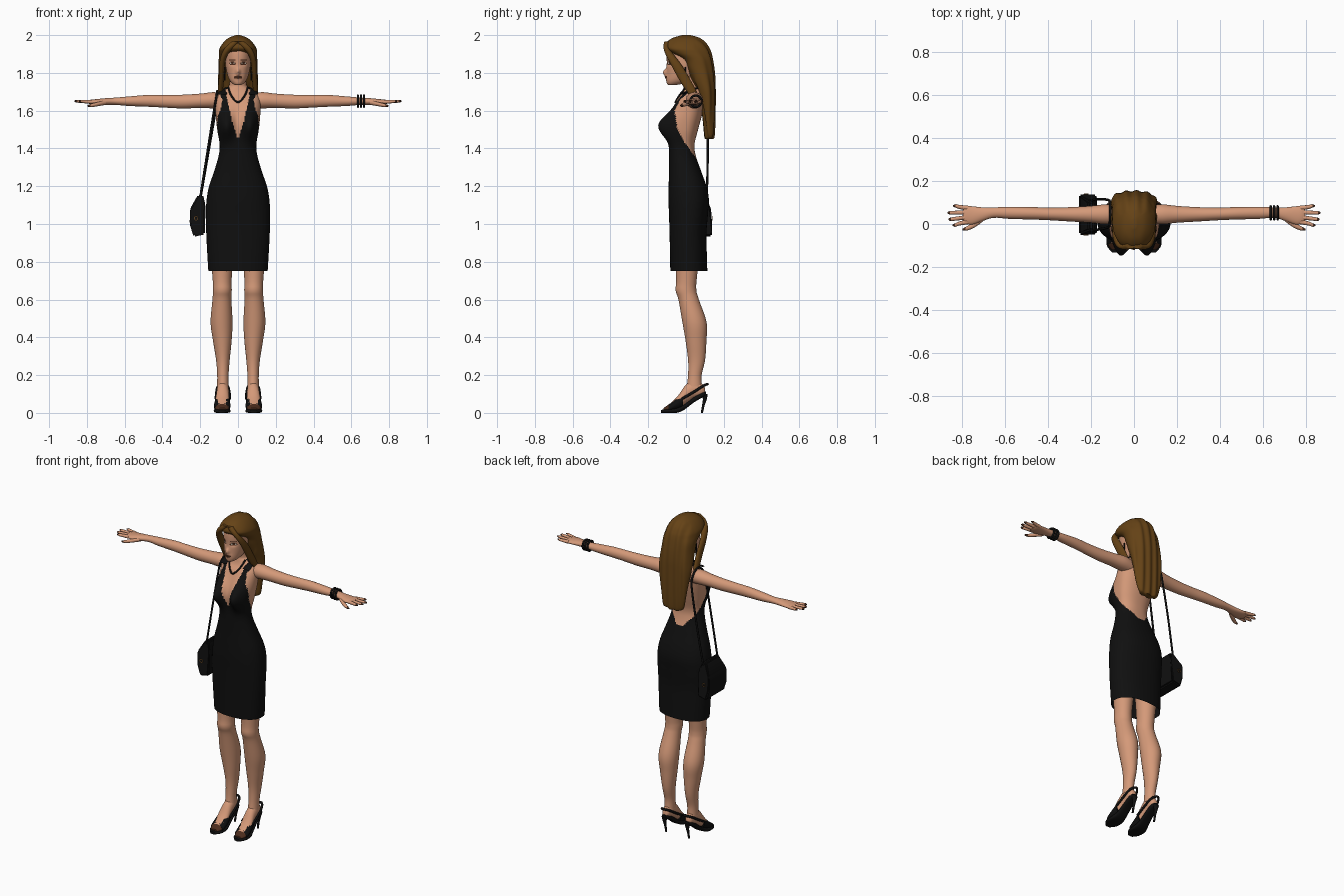
import bpy
import bmesh
import math
from mathutils import Vector

cube = bpy.data.objects.get("Cube")
if cube:
    bpy.data.objects.remove(cube, do_unlink=True)


def material(name, rgb):
    mat = bpy.data.materials.new(name)
    mat.use_nodes = True
    mat.diffuse_color = (*rgb, 1)
    shader = mat.node_tree.nodes["Principled BSDF"]
    shader.inputs["Base Color"].default_value = (*rgb, 1)
    shader.inputs["Roughness"].default_value = 0.8
    return mat


SKIN = material("skin", (0.66, 0.32, 0.19))
BLACK = material("black fabric", (0.005, 0.005, 0.005))
HAIR = material("brown hair", (0.13, 0.055, 0.008))
DARK = material("dark brown", (0.07, 0.025, 0.012))
WHITE = material("eye white", (0.5, 0.45, 0.38))
BRASS = material("brass", (0.35, 0.17, 0.05))


def finish(name, bm, mats, rule=None, angle=50):
    """Turn a bmesh into a smooth shaded object, coloured by a rule on face centres."""
    bmesh.ops.recalc_face_normals(bm, faces=bm.faces)
    if rule:
        for face in bm.faces:
            face.material_index = rule(face.calc_center_median())
    mesh = bpy.data.meshes.new(name)
    bm.to_mesh(mesh)
    bm.free()
    for mat in mats:
        mesh.materials.append(mat)
    obj = bpy.data.objects.new(name, mesh)
    bpy.context.collection.objects.link(obj)
    bpy.ops.object.select_all(action="DESELECT")
    obj.select_set(True)
    bpy.context.view_layer.objects.active = obj
    bpy.ops.object.shade_smooth_by_angle(angle=math.radians(angle))
    return obj


def spline(rows, sub):
    """Catmull-Rom interpolation through rows of numbers."""
    out = []
    for i in range(len(rows) - 1):
        quad = rows[max(i - 1, 0)], rows[i], rows[i + 1], rows[min(i + 2, len(rows) - 1)]
        for k in range(sub):
            t = k / sub
            out.append([b + t / 2 * (c - a + t * (2 * a - 5 * b + 4 * c - d + t * (3 * (b - c) + d - a)))
                        for a, b, c, d in zip(*quad)])
    return out + [list(rows[-1])]


def loft(name, rows, axis, mats, seg=24, sub=4, power=2, deform=None, rule=None, caps=True, angle=50):
    """Skin rings (x, y, z, radius, radius) that lie across the given axis."""
    u, v = [Vector(e) for e in {"x": ((0, 1, 0), (0, 0, 1)), "y": ((1, 0, 0), (0, 0, 1)),
                                "z": ((1, 0, 0), (0, 1, 0))}[axis]]
    bm = bmesh.new()
    rings = []
    for x, y, z, a, b in spline(rows, sub):
        ring = []
        for i in range(seg):
            t = math.tau * i / seg
            c, s = [math.copysign(abs(w) ** (2 / power), w) for w in (math.cos(t), math.sin(t))]
            co = Vector((x, y, z)) + u * max(a, 0.002) * c + v * max(b, 0.002) * s
            ring.append(bm.verts.new(deform(co) if deform else co))
        rings.append(ring)
    for lo, hi in zip(rings, rings[1:]):
        for i in range(seg):
            j = (i + 1) % seg
            bm.faces.new((lo[i], lo[j], hi[j], hi[i]))
    if caps:
        bm.faces.new(rings[0])
        bm.faces.new(rings[-1])
    return finish(name, bm, mats, rule, angle)


def tube(name, points, radius, mat, closed=False, sub=6):
    """Round cord along a smooth path."""
    curve = bpy.data.curves.new(name, "CURVE")
    curve.dimensions = "3D"
    curve.bevel_depth, curve.bevel_resolution = radius, 2
    curve.use_fill_caps = True
    path = points if closed else spline(points, sub)
    line = curve.splines.new("POLY")
    line.points.add(len(path) - 1)
    for p, co in zip(line.points, path):
        p.co = (*co, 1)
    line.use_cyclic_u = closed
    temp = bpy.data.objects.new(name, curve)
    bpy.context.collection.objects.link(temp)
    bm = bmesh.new()
    bm.from_mesh(temp.evaluated_get(bpy.context.evaluated_depsgraph_get()).to_mesh())
    bpy.data.objects.remove(temp, do_unlink=True)
    finish(name, bm, [mat])


def circle(center, u, v, radius, n=24):
    c, u, v = Vector(center), Vector(u), Vector(v)
    return [c + radius * (u * math.cos(math.tau * i / n) + v * math.sin(math.tau * i / n)) for i in range(n)]


def profile(rows):
    """Rows of height, half width, front and back become centred rings."""
    return [(0, (f + b) / 2, z, w, (b - f) / 2) for z, w, f, b in rows]


def bump(d, width):
    return math.exp(-(d / width) ** 2)


# Torso with a low-backed, deep-necked dress
def bust(co):
    if co.y < 0:
        amount = sum(bump(co.x - s * 0.065, 0.047) for s in (1, -1)) * bump(co.z - 1.52, 0.075)
        co.y -= 0.075 * amount * min(1, -co.y / 0.04)
    return co


BACK_EDGE = [(1.27, 0.09), (1.36, 0.045), (1.42, 0), (1.5, -0.045), (1.6, -0.06), (1.66, -0.03), (1.7, 0.02), (1.73, 0.05)]


def dress_rule(c):
    if c.z < BACK_EDGE[0][0]:
        return 1
    if c.z > 1.725:
        return 0
    if c.y < 0.01 and c.z > 1.455 and abs(c.x) < 0.056 * ((c.z - 1.455) / 0.2) ** 0.75:
        return 0
    for (z0, y0), (z1, y1) in zip(BACK_EDGE, BACK_EDGE[1:]):
        if z0 <= c.z < z1:
            return int(c.y < y0 + (y1 - y0) * (c.z - z0) / (z1 - z0))
    return 0


loft("torso_and_dress", profile([
    (0.75, .157, -.083, .113), (0.85, .163, -.085, .11), (0.95, .168, -.087, .108), (1.05, .17, -.09, .116),
    (1.13, .166, -.093, .121), (1.2, .153, -.092, .108), (1.28, .126, -.09, .08), (1.36, .103, -.09, .052),
    (1.42, .097, -.088, .045), (1.5, .11, -.083, .064), (1.58, .118, -.073, .085), (1.65, .118, -.05, .095),
    (1.69, .1, -.024, .095), (1.72, .06, -.014, .09), (1.74, .045, -.012, .082), (1.8, .043, -.02, .08)]),
    "z", [SKIN, BLACK], seg=128, sub=8, power=2.3, deform=bust, rule=dress_rule, caps=False)


# Head with nose, painted eyes, brows and lips
def face_shape(co):
    if co.y < -0.04:
        co.y -= 0.02 * bump(co.x, 0.011) * bump(co.z - 1.803, 0.018) + 0.006 * bump(co.x, 0.02) * bump(co.z - 1.777, 0.012)
        co.y += 0.008 * bump(abs(co.x) - 0.03, 0.016) * bump(co.z - 1.85, 0.013)
    return co


def face_rule(c):
    if c.y > -0.03:
        return 0
    ex, ez = abs(c.x) - 0.03, c.z - 1.85
    if math.hypot(c.x / 0.022, (c.z - 1.777) / 0.009) < 1:
        return 1
    if math.hypot(ex / 0.013, ez / 0.0055) < 1:
        return 1 if abs(ex) < 0.005 else 2
    if math.hypot(ex / 0.018, ez / 0.009) < 1 or (abs(ex) < 0.019 and abs(ez - 0.018 - ex * 0.15) < 0.0025):
        return 1
    return 0


loft("head", profile([
    (1.735, .015, -.092, -.06), (1.742, .028, -.1, -.02), (1.757, .042, -.104, .02), (1.78, .053, -.103, .05),
    (1.82, .063, -.102, .08), (1.86, .068, -.102, .1), (1.92, .068, -.1, .105), (1.965, .05, -.075, .085),
    (1.98, .02, -.03, .04)]), "z", [SKIN, DARK, WHITE], seg=128, sub=10, power=2.1, deform=face_shape, rule=face_rule)


# Long hair: crown and fall in one piece, plus swept front locks
def strands(co):
    co.y += 0.004 * math.sin(co.x * 130) * (1 if co.y > 0.05 else 0.3)
    return co


loft("long_hair", profile([
    (1.45, .045, .105, .142), (1.465, .068, .1, .148), (1.53, .084, .094, .152), (1.62, .097, .082, .154),
    (1.7, .106, .06, .154), (1.76, .106, .03, .153), (1.82, .103, .0, .148), (1.87, .102, -.025, .14),
    (1.905, .101, -.085, .132), (1.93, .097, -.116, .122), (1.96, .078, -.104, .102), (1.985, .05, -.07, .07),
    (2.0, .012, -.02, .025)]), "z", [HAIR], seg=96, sub=5, power=2.2, deform=strands)
for side, s in (("left", 1), ("right", -1)):
    loft(side + "_front_lock", [(s * x, y, z, a, b) for x, y, z, a, b in [
        (.015, -.1, 1.965, .02, .015), (.045, -.105, 1.935, .022, .014), (.072, -.085, 1.895, .017, .022),
        (.085, -.05, 1.84, .015, .028), (.088, -.01, 1.77, .014, .03), (.094, .03, 1.7, .013, .026),
        (.098, .055, 1.64, .004, .01)]], "z", [HAIR], seg=20)

# Limbs, mirrored to both sides
ARM = [(.07, .045, 1.65, .04, .04), (.13, .045, 1.655, .046, .043), (.2, .045, 1.652, .039, .038),
       (.3, .045, 1.648, .033, .036), (.4, .047, 1.65, .029, .033), (.48, .05, 1.652, .029, .031),
       (.58, .052, 1.65, .028, .025), (.65, .053, 1.65, .024, .019), (.7, .046, 1.648, .031, .018),
       (.75, .04, 1.646, .042, .015), (.78, .043, 1.646, .041, .012), (.795, .044, 1.646, .032, .007)]
FINGERS = {"index": (.01, -.005, .843), "middle": (.032, .022, .862), "ring": (.054, .052, .866), "little": (.074, .084, .84)}
LEG = [(.085, .01, .95, .07, .075), (.084, .003, .72, .051, .055), (.083, .0, .65, .05, .055),
       (.085, .014, .6, .05, .054), (.087, .045, .48, .058, .064), (.083, .053, .38, .049, .055),
       (.08, .056, .28, .036, .045), (.08, .047, .2, .03, .036), (.08, .044, .14, .031, .04)]
FOOT = [(.08, .1, .115, .014, .018), (.08, .082, .122, .026, .035), (.08, .04, .125, .031, .048), (.081, .0, .1, .033, .05),
        (.083, -.04, .058, .038, .036), (.084, -.075, .035, .04, .023), (.084, -.1, .024, .035, .015), (.084, -.118, .019, .02, .008)]
SOLE = [(.08, .106, .103, .014, .01), (.08, .085, .095, .026, .014), (.08, .04, .068, .029, .014), (.082, -.01, .03, .034, .014),
        (.084, -.05, .013, .043, .013), (.084, -.1, .01, .042, .01), (.084, -.132, .008, .018, .008)]
VAMP = [(.082, -.015, .07, .037, .042), (.083, -.045, .05, .042, .036), (.084, -.07, .035, .044, .027), (.084, -.092, .024, .042, .02)]
HEEL = [(.08, .098, .1, .02, .016), (.08, .1, .075, .011, .011), (.08, .092, .04, .007, .007), (.08, .084, 0, .006, .006)]

for side, s in (("left", 1), ("right", -1)):
    def flip(rows):
        return [(s * row[0], *row[1:]) for row in rows]

    loft(side + "_arm", flip(ARM), "x", [SKIN], seg=32)
    for finger, (y0, y1, tip) in FINGERS.items():
        path = [(.77, y0, 1.646, .011, .01), (.81, (y0 + y1) / 2, 1.648, .0095, .009),
                (tip - .012, y1, 1.65, .008, .007), (tip, y1, 1.65, .003, .003)]
        loft(f"{side}_{finger}_finger", flip(path), "x", [SKIN, DARK], seg=12, rule=lambda c: int(abs(c.x) > tip - .013))
    thumb = [(.7, .025, 1.643, .012, .012), (.74, -.002, 1.635, .014, .011), (.775, -.02, 1.628, .01, .009), (.797, -.026, 1.625, .004, .004)]
    loft(side + "_thumb", flip(thumb), "x", [SKIN, DARK], seg=12, rule=lambda c: int(abs(c.x) > .785))
    loft(side + "_leg", flip(LEG), "z", [SKIN], seg=36, sub=5)
    loft(side + "_foot", flip(FOOT), "y", [SKIN, DARK], rule=lambda c: int(c.y < -.088))
    # Open-toed slingback shoe
    loft(side + "_shoe_sole", flip(SOLE), "y", [BLACK], power=3,
         deform=lambda co: Vector((co.x, co.y, max(co.z, 0))))
    loft(side + "_shoe_vamp", flip(VAMP), "y", [BLACK], deform=lambda co: Vector((co.x, co.y, max(co.z, 0.002))))
    loft(side + "_shoe_heel", flip(HEEL), "z", [BLACK], seg=16)
    tube(side + "_shoe_strap", [(s * .08 + x, y, z) for x, y, z in [
        (-.037, -.02, .075), (-.034, .04, .11), (-.025, .09, .142), (0, .114, .153),
        (.025, .09, .142), (.034, .04, .11), (.037, -.02, .075)]], .007, BLACK)
    # Halter strap and earring
    loft(side + "_halter_strap", flip([(.082, -.03, 1.685, .024, .012), (.077, .01, 1.702, .022, .014),
         (.062, .05, 1.717, .014, .015), (.035, .086, 1.732, .012, .01), (0, .094, 1.74, .006, .006)]), "z", [BLACK], seg=16)
    tube(side + "_earring", [(s * .069, -.005, z) for z in (1.83, 1.8, 1.76)], .004, BLACK)

# Necklace and bracelets
tube("necklace", [(-.052, .0, 1.724), (-.036, -.036, 1.68), (0, -.056, 1.645), (.036, -.036, 1.68), (.052, .0, 1.724)], .005, BLACK)
for i in range(3):
    tube(f"bracelet_{i + 1}", circle((.635 + i * .016, .052, 1.65), (0, 1, 0), (0, 0, 1), .03), .006, BLACK, closed=True)

# Shoulder bag: bevelled prism, narrower at the top
bm = bmesh.new()
outline = [(-.212, 1.155), (-.185, 1.155), (-.172, 1.1), (-.175, .945), (-.235, .932), (-.256, 1.0), (-.254, 1.08)]
ends = [[bm.verts.new((x, y + (-.035 if y > 0 else .02) * max(0, (z - 1.08) / .075), z)) for x, z in outline]
        for y in (-.05, .138)]
for ring in ends:
    bm.faces.new(ring)
for i in range(len(outline)):
    j = (i + 1) % len(outline)
    bm.faces.new((ends[0][i], ends[0][j], ends[1][j], ends[1][i]))
bmesh.ops.bevel(bm, geom=bm.edges[:], offset=.008, segments=2, affect="EDGES")
finish("shoulder_bag", bm, [BLACK], angle=30)
for place, y in (("front", -.051), ("back", .139)):
    tube(f"bag_{place}_ring", circle((-.222, y, 1.03), (1, 0, 0), (0, 0, 1), .01, 12), .002, BRASS, closed=True)
tube("bag_strap", [(-.2, -.03, 1.14), (-.162, -.025, 1.38), (-.127, -.018, 1.6), (-.114, -.006, 1.675), (-.11, .045, 1.704),
     (-.112, .1, 1.66), (-.122, .112, 1.58), (-.16, .115, 1.36), (-.198, .11, 1.14)], .006, BLACK)
